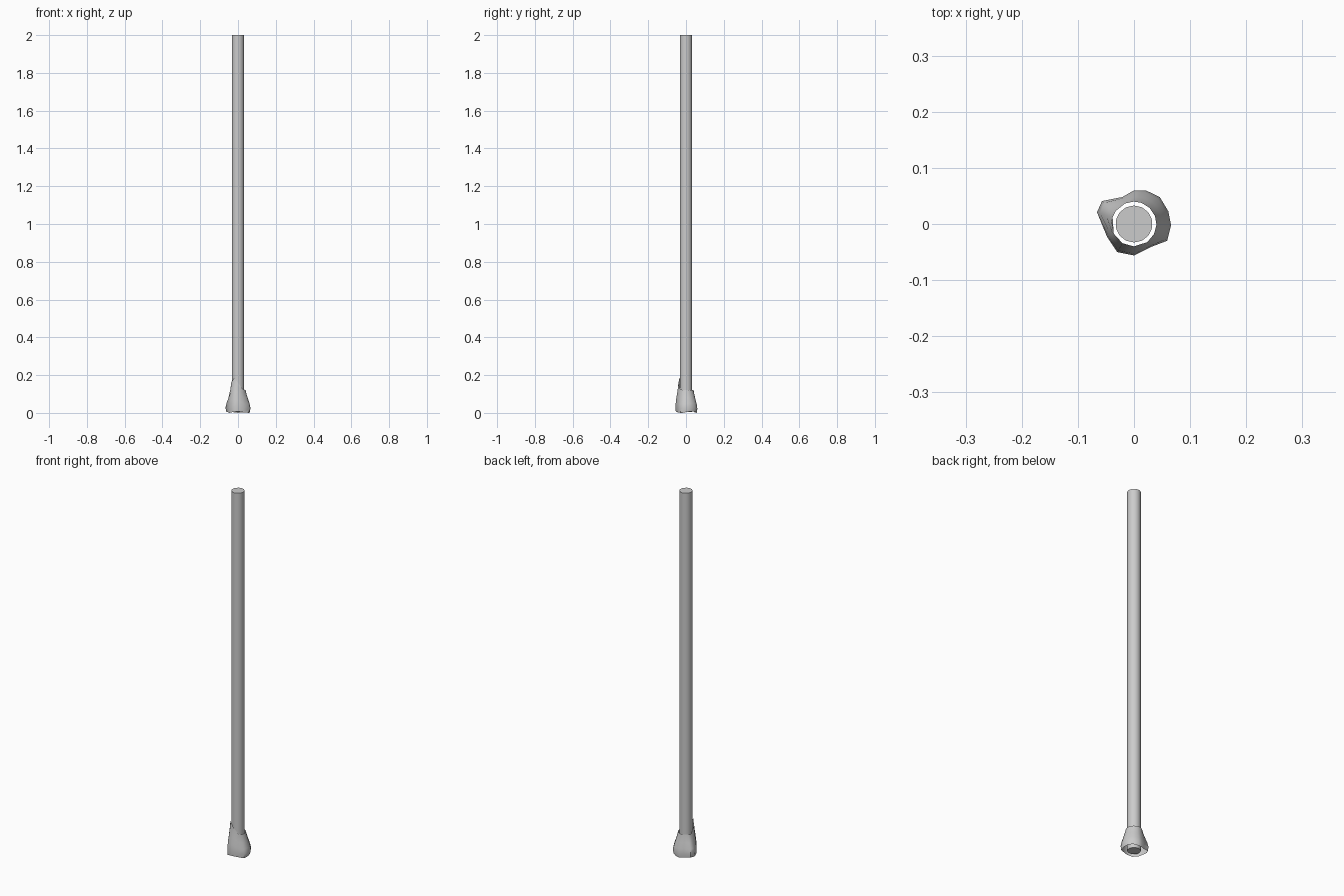
import bpy, bmesh
from math import atan2, cos, sin, pi

if "Cube" in bpy.data.objects:
    bpy.data.objects.remove(bpy.data.objects["Cube"])


def make_object(name, bm):
    bmesh.ops.recalc_face_normals(bm, faces=bm.faces)
    me = bpy.data.meshes.new(name)
    bm.to_mesh(me)
    bm.free()
    ob = bpy.data.objects.new(name, me)
    bpy.context.collection.objects.link(ob)
    bpy.ops.object.select_all(action='DESELECT')
    ob.select_set(True)
    bpy.context.view_layer.objects.active = ob
    bpy.ops.object.shade_smooth_by_angle(angle=0.9)
    return ob


# Tall straight pole
bpy.ops.mesh.primitive_cylinder_add(vertices=14, radius=0.033, depth=1.995,
                                    location=(0, 0, 1.0025))
pole = bpy.context.object
pole.name = "pole"
bpy.ops.object.shade_smooth_by_angle(angle=0.9)

# Irregular flared sleeve around the foot: widest outline seen from above
outline = [(-.066, .021), (-.048, -.023), (-.03, -.05), (0, -.056), (.03, -.041),
           (.059, -.03), (.066, -.002), (.061, .023), (.046, .048), (.021, .06),
           (0, .06), (-.021, .048), (-.057, .041)]
# (height fraction, blend from pole-hugging collar to wide outline)
levels = [(0.0, .88), (.18, 1.0), (.38, .82), (.65, .42), (.85, .15), (1.0, 0.0)]
bm = bmesh.new()
rings = []
for t, flare in levels:
    ring = []
    for i, (x, y) in enumerate(outline):
        a = atan2(y, x)
        # Collar rises to a pointed tongue at the front left
        d = abs((a + 0.68 * pi + pi) % (2 * pi) - pi)
        top = 0.122 + 0.066 * max(0, 1 - d / 1.3)
        foot = 0.004 + 0.004 * sin(3 * a)
        r = 0.040
        ring.append(bm.verts.new((x * flare + r * cos(a) * (1 - flare),
                                  y * flare + r * sin(a) * (1 - flare),
                                  foot + (top - foot) * t)))
    rings.append(ring)
n = len(outline)
for lo, hi in zip(rings, rings[1:]):
    for i in range(n):
        j = (i + 1) % n
        bm.faces.new((lo[i], lo[j], hi[j], hi[i]))
make_object("foot_sleeve", bm)
